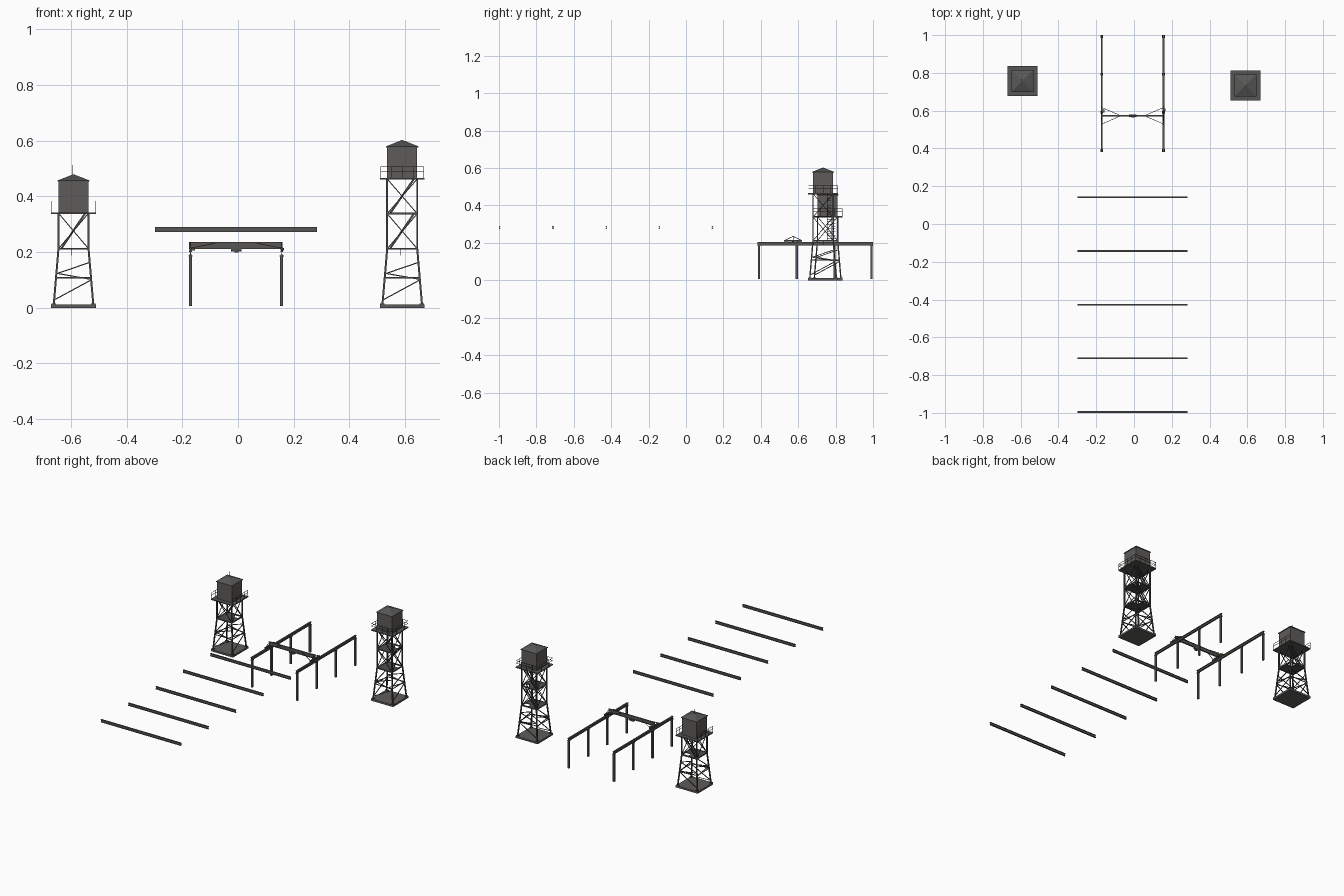
import bpy, bmesh, math
from mathutils import Vector, Matrix

if "Cube" in bpy.data.objects:
    bpy.data.objects.remove(bpy.data.objects["Cube"])


def material(name, rgb):
    m = bpy.data.materials.new(name)
    m.diffuse_color = (*rgb, 1)
    m.use_nodes = True
    m.node_tree.nodes["Principled BSDF"].inputs["Base Color"].default_value = m.diffuse_color
    return m


CABIN = material("cabin_grey", (0.112, 0.108, 0.102))
ROOF = material("roof_grey", (0.098, 0.097, 0.096))
STEEL = material("frame_steel", (0.075, 0.074, 0.072))
BEAM = material("girder_steel", (0.097, 0.093, 0.087))
OLIVE = material("motor_olive", (0.14, 0.125, 0.04))


class Part:
    """Collects boxes and bars into one named object."""

    def __init__(self, name, mat):
        self.name, self.mat, self.bm = name, mat, bmesh.new()

    def box(self, x0, x1, y0, y1, z0, z1):
        m = Matrix.Translation(((x0 + x1) / 2, (y0 + y1) / 2, (z0 + z1) / 2))
        bmesh.ops.create_cube(self.bm, size=1, matrix=m @ Matrix.Diagonal((x1 - x0, y1 - y0, z1 - z0, 1)))

    def bar(self, a, b, w, h=None):
        a, b = Vector(a), Vector(b)
        d = b - a
        z = d.normalized()
        ref = Vector((0, 1, 0)) if abs(z.y) < 0.9 else Vector((1, 0, 0))
        x = ref.cross(z).normalized()
        r = Matrix((x, z.cross(x), z)).transposed().to_4x4()
        m = Matrix.Translation((a + b) / 2) @ r @ Matrix.Diagonal((w, h or w, d.length, 1))
        bmesh.ops.create_cube(self.bm, size=1, matrix=m)

    def i_beam(self, axis, c0, c1, across, z0, z1, w, flange, web):
        for half, a, b in ((w / 2, z0, z0 + flange), (web / 2, z0 + flange, z1 - flange), (w / 2, z1 - flange, z1)):
            if axis == 'x':
                self.box(c0, c1, across - half, across + half, a, b)
            else:
                self.box(across - half, across + half, c0, c1, a, b)

    def done(self, loc=(0, 0, 0)):
        me = bpy.data.meshes.new(self.name)
        self.bm.to_mesh(me)
        self.bm.free()
        me.materials.append(self.mat)
        ob = bpy.data.objects.new(self.name, me)
        ob.location = loc
        bpy.context.collection.objects.link(ob)


def on_faces(part, pts, w):
    """Puts a bar on all four tower faces; pts are (along, out, z)."""
    (a, o, z), (a2, o2, z2) = pts
    for s in (1, -1):
        part.bar((a, s * o, z), (a2, s * o2, z2), w)
        part.bar((s * o, a, z), (s * o2, a2, z2), w)


def tower(tag, cx, cy, levels, rail_sides, antenna):
    loc = (cx, cy, 0)
    B, T, Z0, Z1 = 0.071, 0.054, 0.012, 0.212
    top = levels[-1]
    half = lambda z: B + (T - B) * min(1, (z - Z0) / (Z1 - Z0))

    # foundation slab
    p = Part(tag + "_foundation", CABIN)
    p.box(-0.08, 0.08, -0.08, 0.08, 0, Z0)
    p.done(loc)

    # legs with foot plates
    p = Part(tag + "_legs", STEEL)
    for sx in (1, -1):
        for sy in (1, -1):
            p.bar((sx * B, sy * B, Z0), (sx * T, sy * T, Z1), 0.007)
            p.bar((sx * T, sy * T, Z1), (sx * T, sy * T, top), 0.007)
            p.box(sx * B - .008, sx * B + .008, sy * B - .008, sy * B + .008, Z0, Z0 + .004)
    p.done(loc)

    # braces: sloping girts and diagonals below, crosses above
    p = Part(tag + "_braces", STEEL)
    for za, zb in ((0.028, 0.100), (0.122, 0.163), (0.124, 0.102), (0.108, 0.108)):
        on_faces(p, ((-half(za), half(za), za), (half(zb), half(zb), zb)), 0.004)
    for za, zb in zip(levels, levels[1:]):
        on_faces(p, ((-T, T, za), (T, T, zb)), 0.0035)
        on_faces(p, ((T, T, za), (-T, T, zb)), 0.0035)
    p.done(loc)

    # landings with a hatch, then the top deck
    p = Part(tag + "_landings", STEEL)
    for z in levels[:-1]:
        on_faces(p, ((-T, T, z), (T, T, z)), 0.007)
        p.box(-T, T, -T, 0.018, z - .002, z + .002)
        p.box(-T, 0.01, 0.018, T, z - .002, z + .002)
    p.done(loc)
    p = Part(tag + "_deck", BEAM)
    p.box(-0.08, 0.08, -0.08, 0.08, top - .003, top + .003)
    p.done(loc)

    # inclined ladders between landings
    p = Part(tag + "_ladders", STEEL)
    for za, zb in zip(levels, levels[1:]):
        for y in (0.022, 0.042):
            p.bar((-0.044, y, za), (0.042, y, zb), 0.007, 0.002)
        for i in range(1, 10):
            t = i / 10
            x, z = -0.044 + .086 * t, za + (zb - za) * t
            p.box(x - .003, x + .003, 0.022, 0.042, z - .001, z + .001)
    p.bar((-0.006, 0, Z1 - 0.025), (-0.006, 0, Z1), 0.002)
    p.done(loc)

    # cabin and pyramid roof
    p = Part(tag + "_cabin", CABIN)
    p.box(-T, T, -T, T, top + .003, top + .115)
    p.done(loc)
    p = Part(tag + "_roof", ROOF)
    p.box(-.058, .058, -.058, .058, top + .113, top + .117)
    bmesh.ops.create_cone(p.bm, cap_ends=True, segments=4, radius1=.058 * math.sqrt(2), radius2=0, depth=.023,
                          matrix=Matrix.Translation((0, 0, top + .1285)) @ Matrix.Rotation(math.pi / 4, 4, 'Z'))
    p.done(loc)

    # deck railing
    p = Part(tag + "_railing", STEEL)
    R = 0.078
    for side in rail_sides:
        rot = Matrix.Rotation(side * math.pi / 2, 3, 'Z')
        for x in (-R, -R / 2, 0, R / 2, R):
            p.bar(rot @ Vector((x, -R, top)), rot @ Vector((x, -R, top + .043)), 0.0018)
        for h in (0.027, 0.043):
            p.bar(rot @ Vector((-R, -R, top + h)), rot @ Vector((R, -R, top + h)), 0.0018)
    p.done(loc)

    if antenna:
        p = Part(tag + "_antenna", STEEL)
        p.bar((-0.002, 0.006, top + .125), (-0.005, 0.006, top + .173), 0.0018)
        p.done(loc)


tower("short_tower", -0.591, 0.757, [0.212, 0.340], (1, 3), True)
tower("tall_tower", 0.590, 0.733, [0.212, 0.338, 0.463], (0, 1, 2, 3), False)

# row of overhead girders
for i in range(5):
    p = Part(f"overhead_girder_{i + 1}", BEAM)
    p.i_beam('x', -0.298, 0.284, 0.1415 - i * 0.2842, 0.273, 0.291, 0.009, 0.003, 0.003)
    p.done()

# crane runways with columns
RAILS = (("left", -0.171), ("right", 0.157))
for side, x in RAILS:
    p = Part(side + "_runway", BEAM)
    p.i_beam('y', 0.382, 1.0, x, 0.187, 0.205, 0.010, 0.004, 0.003)
    p.done()
    p = Part(side + "_runway_columns", BEAM)
    for y in (0.390, 0.592, 0.793, 0.992):
        p.box(x - .0055, x + .0055, y - .0055, y + .0055, 0.007, 0.185)
        p.box(x - .0075, x + .0075, y - .0075, y + .0075, 0.184, 0.1875)
    p.done()

# travelling bridge
BY = 0.573
p = Part("crane_bridge", BEAM)
p.i_beam('x', -0.176, 0.160, BY, 0.212, 0.236, 0.009, 0.003, 0.003)
p.done()

# end trucks, wheels and bracing struts
p = Part("crane_end_trucks", STEEL)
for _, x in RAILS:
    inner = x + math.copysign(0.095, -x)
    p.box(x - .004, x + .004, BY - .048, BY + .048, 0.208, 0.216)
    for s in (1, -1):
        p.box(x - .003, x + .003, BY + s * .036 - .006, BY + s * .036 + .006, 0.204, 0.21)
        p.bar((x, BY + s * .044, 0.214), (inner, BY + s * .003, 0.233), 0.0025)
        p.bar((x, BY + s * .040, 0.215), (x, BY, 0.235), 0.002)
p.done()

# hoist trolley under the bridge
p = Part("hoist_trolley", STEEL)
p.box(-0.026, 0.012, BY - .006, BY + .006, 0.203, 0.211)
p.box(-0.012, 0.002, BY - .009, BY + .003, 0.199, 0.205)
p.done()

# drive motors on the end trucks
p = Part("left_drive_motor", OLIVE)
p.box(-0.167, -0.155, 0.590, 0.606, 0.206, 0.216)
p.done()
p = Part("right_drive_motor", STEEL)
p.box(0.156, 0.166, 0.597, 0.612, 0.206, 0.215)
p.done()
